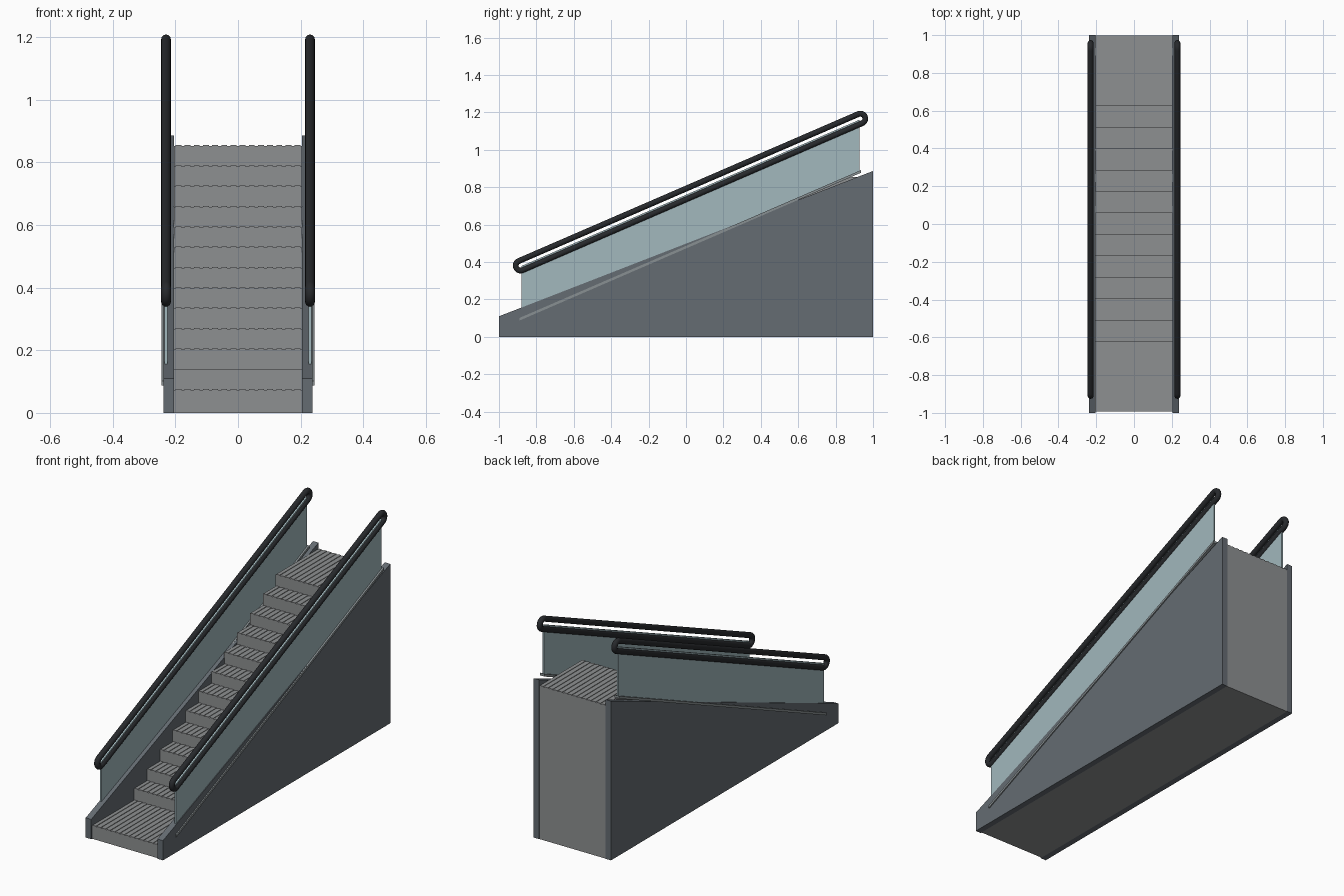
import bpy, bmesh, math
from mathutils import Vector

if "Cube" in bpy.data.objects:
    bpy.data.objects.remove(bpy.data.objects["Cube"])


def material(name, rgb):
    m = bpy.data.materials.new(name)
    m.diffuse_color = (*rgb, 1)
    m.use_nodes = True
    m.node_tree.nodes["Principled BSDF"].inputs["Base Color"].default_value = m.diffuse_color
    return m


STEEL = material("step_grey", (0.27, 0.28, 0.285))
PANEL = material("panel_slate", (0.13, 0.15, 0.17))
GLASS = material("glass_blue", (0.36, 0.48, 0.51))
RUBBER = material("rubber_black", (0.02, 0.022, 0.025))
TRIM = material("trim_grey", (0.25, 0.28, 0.29))


def finish(name, bm, mat):
    bmesh.ops.recalc_face_normals(bm, faces=bm.faces)
    me = bpy.data.meshes.new(name)
    bm.to_mesh(me)
    bm.free()
    me.materials.append(mat)
    ob = bpy.data.objects.new(name, me)
    bpy.context.collection.objects.link(ob)
    return ob


def add_prism(bm, pts, x0, x1):
    """Extrude a (y, z) outline from x0 to x1."""
    f = bm.faces.new([bm.verts.new((x0, y, z)) for y, z in pts])
    ext = bmesh.ops.extrude_face_region(bm, geom=[f])
    vs = [v for v in ext["geom"] if isinstance(v, bmesh.types.BMVert)]
    bmesh.ops.translate(bm, verts=vs, vec=(x1 - x0, 0, 0))


def prism(name, pts, x0, x1, mat):
    bm = bmesh.new()
    add_prism(bm, pts, x0, x1)
    return finish(name, bm, mat)


# Stair body: lower landing, twelve risers, upper landing
N, Y0, RUN, Z0, RISE = 12, -0.624, 0.1135, 0.073, 0.065
FRONT, BACK, HALF = -0.993, 0.998, 0.205
treads = []
y_prev = FRONT
for i in range(N + 1):
    y_next = Y0 + RUN * i if i < N else BACK
    treads.append((y_prev, y_next, Z0 + RISE * i))
    y_prev = y_next
outline = [(FRONT, 0.0)]
for a, b, z in treads:
    outline += [(a, z), (b, z)]
outline.append((BACK, 0.0))
prism("stair_body", outline, -HALF, HALF, STEEL)

# Raised ribs running along every tread
RIBS = 14
pitch = 2 * HALF / RIBS
bm = bmesh.new()
for a, b, z in treads:
    for k in range(RIBS):
        x = -HALF + pitch * (k + 0.5)
        add_prism(bm, [(a, z - 0.002), (b, z - 0.002), (b, z + 0.003), (a, z + 0.003)],
                  x - pitch * 0.32, x + pitch * 0.32)
finish("tread_ribs", bm, STEEL)

# Handrail centre line and the parallel trim line
LOW, HIGH = Vector((-0.884, 0.381)), Vector((0.932, 1.167))
SLOPE = (HIGH.y - LOW.y) / (HIGH.x - LOW.x)
along = (HIGH - LOW).normalized()
up = Vector((-along.y, along.x))
DROP = 0.284


def sloped(y0, y1, low, high):
    """Outline between two offsets from the handrail centre line."""
    def line(y, off):
        return (y, LOW.y + SLOPE * (y - LOW.x) + off)
    return [line(y0, low), line(y1, low), line(y1, high), line(y0, high)]


def handrail(name, x, loop_r=0.0265, tube_r=0.0155, sides=16, arc=12):
    """Closed belt loop of round section."""
    bm = bmesh.new()
    rings = []
    for centre, start in ((HIGH, -math.pi / 2), (LOW, math.pi / 2)):
        for i in range(arc + 1):
            t = start + math.pi * i / arc
            d = along * math.cos(t) + up * math.sin(t)
            ring = []
            for j in range(sides):
                a = 2 * math.pi * j / sides
                p = centre + d * (loop_r + tube_r * math.cos(a))
                ring.append(bm.verts.new((x + tube_r * math.sin(a), p.x, p.y)))
            rings.append(ring)
    for i, r in enumerate(rings):
        q = rings[(i + 1) % len(rings)]
        for j in range(sides):
            k = (j + 1) % sides
            bm.faces.new((r[j], r[k], q[k], q[j]))
    for f in bm.faces:
        f.smooth = True
    return finish(name, bm, RUBBER)


# Side panels, glass, trims and handrails on both sides
for side, s in (("left", -1), ("right", 1)):
    prism(side + "_panel", [(-1, 0), (1, 0), (1, 0.887), (-1, 0.11)],
          s * 0.204, s * 0.238, PANEL)
    prism(side + "_glass", sloped(-0.88, 0.928, -DROP, -0.004),
          s * 0.2255, s * 0.2345, GLASS)
    prism(side + "_trim", sloped(-0.889, 0.936, -DROP - 0.007, -DROP + 0.007),
          s * 0.216, s * 0.244, TRIM)
    handrail(side + "_handrail", s * 0.23)
